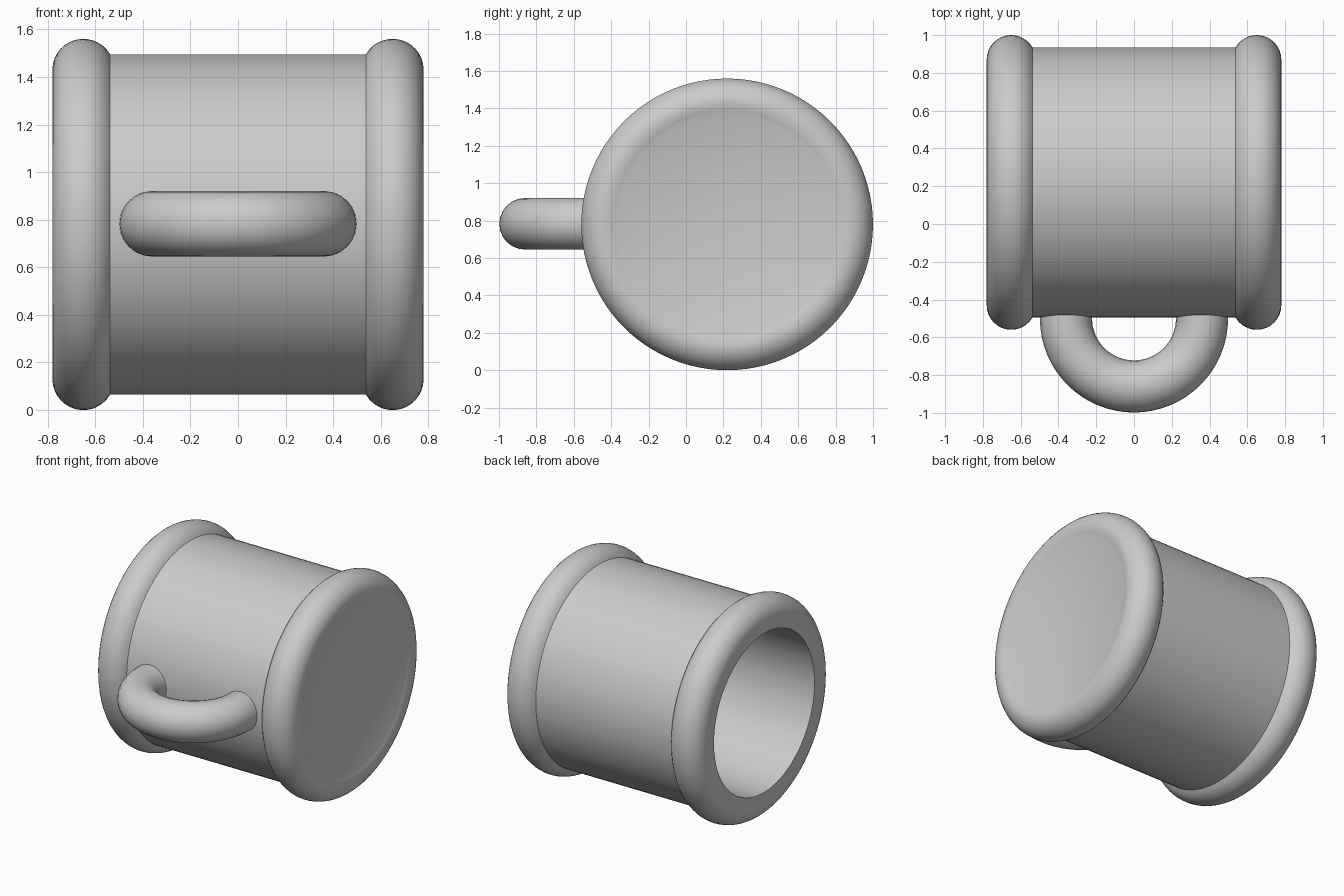
import bpy, bmesh
from math import sin, cos, pi, radians
from mathutils import Vector

if "Cube" in bpy.data.objects:
    bpy.data.objects.remove(bpy.data.objects["Cube"])

AXIS_Y, AXIS_Z = 0.22, 0.78      # axis of the mug, which lies along x
TUBE, RING = 0.13, 0.65          # rim roll radius and ring radius
BODY_R, HOLE_R = 0.715, 0.57


def skin(name, rings, cap=False):
    """Join closed rings of points into a smooth surface."""
    bm = bmesh.new()
    loops = [[bm.verts.new(p) for p in r] for r in rings]
    n = len(loops[0])
    for a, b in zip(loops, loops[1:]):
        for i in range(n):
            j = (i + 1) % n
            bm.faces.new((a[i], a[j], b[j], b[i]))
    if cap:
        bm.faces.new(loops[0])
        bm.faces.new(loops[-1])
    bmesh.ops.recalc_face_normals(bm, faces=bm.faces)
    me = bpy.data.meshes.new(name)
    bm.to_mesh(me)
    bm.free()
    ob = bpy.data.objects.new(name, me)
    bpy.context.collection.objects.link(ob)
    bpy.ops.object.select_all(action='DESELECT')
    ob.select_set(True)
    bpy.context.view_layer.objects.active = ob
    bpy.ops.object.shade_smooth_by_angle(angle=radians(35))
    return ob


def roll(cx, start, end, steps=14):
    """Arc of the rounded rim in (x, radius)."""
    angles = [radians(start + (end - start) * i / steps) for i in range(steps + 1)]
    return [(cx + TUBE * cos(a), RING + TUBE * sin(a)) for a in angles]


# Mug body: inner floor, inner wall, mouth rim, outer wall, base rim, base disc
profile = [(0.65, 0.02), (0.65, HOLE_R), (-0.775, HOLE_R)]
profile += roll(-0.65, 180, 30)
profile += roll(0.65, 150, 0)
profile += [(0.773, 0.61), (0.765, 0.59), (0.765, 0.02)]
SEG = 96
rings = [[Vector((x, AXIS_Y + r * cos(2 * pi * i / SEG), AXIS_Z + r * sin(2 * pi * i / SEG)))
          for i in range(SEG)] for x, r in profile]
skin("mug_body", rings, cap=True)

# Handle: half ring whose ends sink into the wall
R, T, Y0, Z0 = 0.36, 0.138, -0.50, 0.783
path = [(-R, Y0 + 0.10, pi)]
path += [(R * cos(a), Y0 + R * sin(a), a) for a in (pi + pi * i / 32 for i in range(33))]
path += [(R, Y0 + 0.10, 2 * pi)]
rings = []
for x, y, a in path:
    rings.append([Vector((x + T * cos(t) * cos(a), y + T * cos(t) * sin(a), Z0 + T * sin(t)))
                  for t in (2 * pi * k / 24 for k in range(24))])
skin("handle", rings, cap=True)
